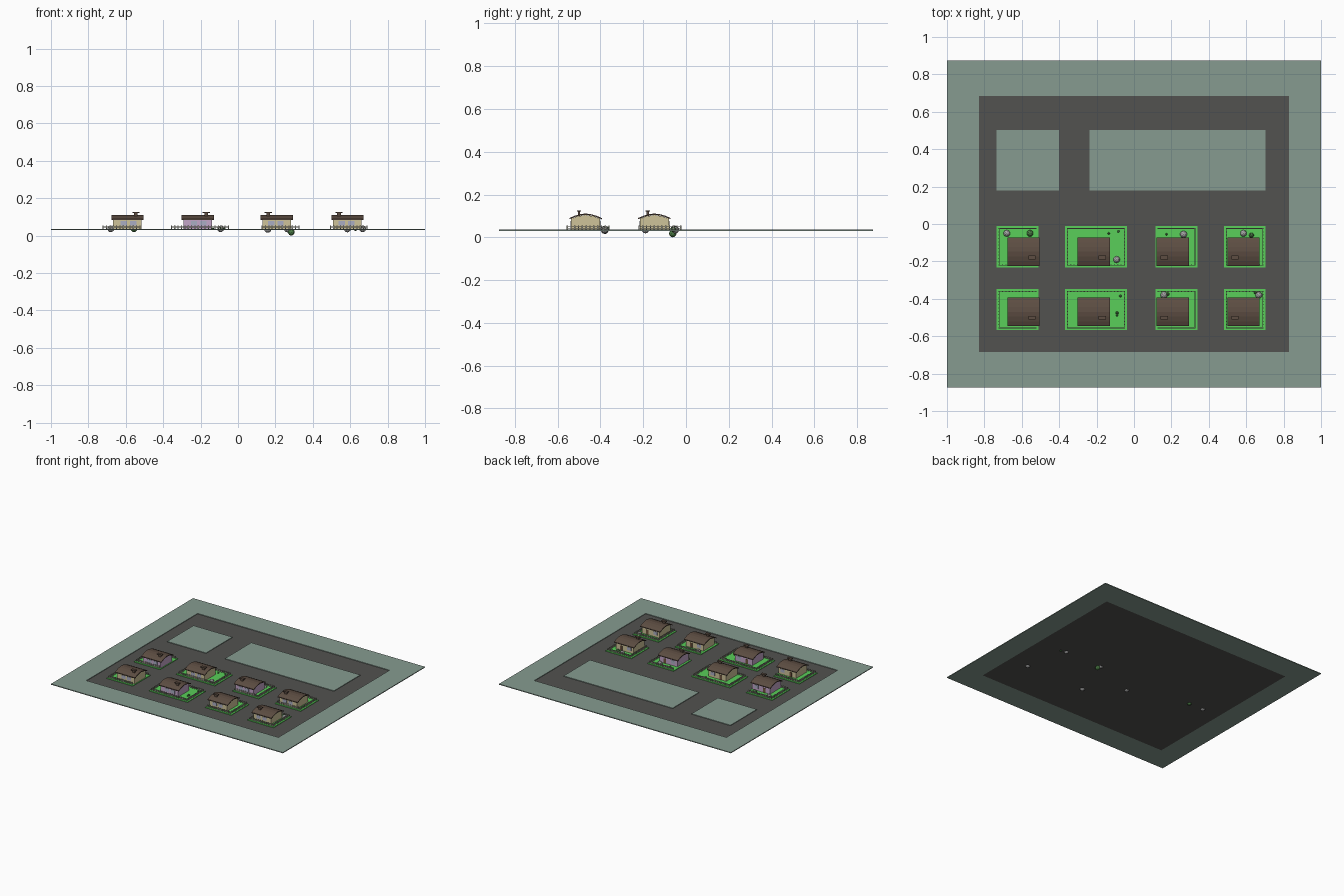
import bpy, bmesh, math
from mathutils import Matrix

if "Cube" in bpy.data.objects:
    bpy.data.objects.remove(bpy.data.objects["Cube"])

def mat(name, r, g, b):
    m = bpy.data.materials.new(name)
    m.diffuse_color = (r, g, b, 1)
    m.use_nodes = True
    m.node_tree.nodes["Principled BSDF"].inputs["Base Color"].default_value = m.diffuse_color
    return m

GROUND = mat("sage ground", 0.24, 0.33, 0.28)
ASPHALT = mat("asphalt", 0.085, 0.085, 0.08)
LAWN = mat("lawn green", 0.10, 0.62, 0.10)
TAN = mat("tan wall", 0.62, 0.55, 0.32)
PINK = mat("pink wall", 0.55, 0.38, 0.58)
ROOF = mat("brown roof", 0.11, 0.075, 0.055)
GLASS = mat("window blue", 0.40, 0.42, 0.55)
DOOR = mat("door brown", 0.16, 0.09, 0.05)
FENCE = mat("fence wood", 0.33, 0.33, 0.27)
LEAF = mat("leaf green", 0.07, 0.20, 0.06)
BLOOM = mat("pale bush", 0.38, 0.38, 0.38)

def finish(name, bm, material):
    bmesh.ops.recalc_face_normals(bm, faces=bm.faces)
    me = bpy.data.meshes.new(name)
    bm.to_mesh(me)
    bm.free()
    me.materials.append(material)
    ob = bpy.data.objects.new(name, me)
    bpy.context.collection.objects.link(ob)
    return ob

def add_box(bm, x0, x1, y0, y1, z0, z1):
    m = Matrix.Translation(((x0 + x1) / 2, (y0 + y1) / 2, (z0 + z1) / 2))
    m = m @ Matrix.Diagonal((x1 - x0, y1 - y0, z1 - z0, 1))
    bmesh.ops.create_cube(bm, size=1, matrix=m)

def boxes(name, material, *dims):
    bm = bmesh.new()
    for d in dims:
        add_box(bm, *d)
    return finish(name, bm, material)

def extrude_x(name, profile, x0, x1, material):
    bm = bmesh.new()
    f = bm.faces.new([bm.verts.new((x0, y, z)) for y, z in profile])
    r = bmesh.ops.extrude_face_region(bm, geom=[f])
    vs = [v for v in r["geom"] if isinstance(v, bmesh.types.BMVert)]
    bmesh.ops.translate(bm, verts=vs, vec=(x1 - x0, 0, 0))
    return finish(name, bm, material)

Z0, ZR, Z1 = 0.030, 0.0315, 0.036   # underside, road, kerb level

# Outer ground ring, as one mitred frame
bm = bmesh.new()
corners = [(-1, -1), (1, -1), (1, 1), (-1, 1)]
rings = [[bm.verts.new((sx * x, sy * y, z)) for sx, sy in corners]
         for x, y, z in ((1, .875, Z0), (1, .875, Z1), (.828, .685, Z1), (.828, .685, Z0))]
for k in range(4):
    a, b = rings[k], rings[(k + 1) % 4]
    for i in range(4):
        j = (i + 1) % 4
        bm.faces.new((a[i], a[j], b[j], b[i]))
finish("outer_ground", bm, GROUND)

# Road and the two empty blocks
boxes("road", ASPHALT, (-.828, .828, -.685, .685, Z0, ZR))
boxes("empty_blocks", GROUND, (-.735, -.40, .178, .502, ZR, Z1),
      (-.237, .703, .178, .502, ZR, Z1))

def fence(name, x0, x1, y0, y1, skip):
    bm = bmesh.new()
    t = 0.0015
    runs = {"front": (x0, x1, y0, y0), "back": (x0, x1, y1, y1),
            "left": (x0, x0, y0, y1), "right": (x1, x1, y0, y1)}
    for side, (a, b, c, d) in runs.items():
        if side == skip:
            continue
        for z in (0.041, 0.048):
            add_box(bm, a - t, b + t, c - t, d + t, z, z + .003)
        n = max(1, round(max(b - a, d - c) / 0.018))
        for i in range(n + 1):
            x, y = a + (b - a) * i / n, c + (d - c) * i / n
            add_box(bm, x - .003, x + .003, y - .003, y + .003, ZR, 0.054)
    finish(name, bm, FENCE)

def house(tag, cx, cy, s, wall):
    # walls with arched gable
    hw, hy = 0.076, 0.068
    top = [(hy, .087), (.038, .098), (0, .104), (-.038, .098), (-hy, .087)]
    prof = [(cy + y, z) for y, z in [(-hy, ZR), (hy, ZR)] + top]
    extrude_x(tag + "_walls", prof, cx - hw, cx + hw, wall)
    # roof shell
    arc = [(-.076, .084), (-.05, .095), (-.025, .102), (0, .105),
           (.025, .102), (.05, .095), (.076, .084)]
    prof = arc + [(y, z + .006) for y, z in reversed(arc)]
    extrude_x(tag + "_roof", [(cy + y, z) for y, z in prof], cx - .086, cx + .086, ROOF)
    # chimney with cap
    kx, ky = cx + s * .045, cy - .031
    boxes(tag + "_chimney", ROOF,
          (kx - .010, kx + .010, ky - .005, ky + .005, .09, .121),
          (kx - .019, kx + .019, ky - .010, ky + .010, .120, .126))
    # windows and door
    boxes(tag + "_windows", GLASS, *[
        (cx + a - .017, cx + a + .017, cy + d * hy - .002, cy + d * hy + .002, .053, .077)
        for a, d in ((-.02 * s, -1), (.03 * s, -1), (.04 * s, 1))])
    boxes(tag + "_door", DOOR,
          (cx - s * .03 - .010, cx - s * .03 + .010, cy + hy - .002, cy + hy + .002, ZR, .073))

# Plots: x range, house centre, chimney side, fence side left open
columns = [(-.735, -.51, -.591, 1, "right"), (-.37, -.037, -.215, 1, None),
           (.115, .34, .207, -1, "left"), (.48, .703, .585, -1, None)]
rows = [(-.232, -.012, -.148), (-.568, -.348, -.470)]
pink = {(0, 0), (1, 1), (0, 2)}
for r, (y0, y1, cy) in enumerate(rows):
    for c, (x0, x1, cx, s, skip) in enumerate(columns):
        tag = f"house_{r + 1}_{c + 1}"
        boxes(tag + "_lawn", LAWN, (x0, x1, y0, y1, ZR, Z1))
        fence(tag + "_fence", x0 + .014, x1 - .014, y0 + .012, y1 - .012, skip)
        house(tag, cx, cy, s, PINK if (r, c) in pink else TAN)

# Bushes: x, y, z, radius
def bushes(name, material, items):
    bm = bmesh.new()
    for x, y, z, rad in items:
        bmesh.ops.create_icosphere(bm, subdivisions=2, radius=rad,
                                   matrix=Matrix.Translation((x, y, z)))
    finish(name, bm, material)

bushes("pale_bushes", BLOOM, [
    (-.68, -.05, .036, .018), (-.093, -.19, .036, .018), (.265, -.055, .036, .019),
    (.585, -.05, .035, .018), (.16, -.38, .034, .019), (.667, -.38, .036, .018)])
bushes("green_bushes", LEAF, [
    (-.556, -.05, .036, .018), (.285, -.062, .018, .018), (.628, -.06, .038, .013),
    (-.135, -.05, .038, .006), (-.083, -.04, .038, .006), (.174, -.055, .038, .006),
    (-.073, -.385, .038, .007), (-.09, -.475, .040, .008), (-.09, -.488, .038, .006),
    (.18, -.375, .040, .009), (.65, -.366, .040, .009)])
